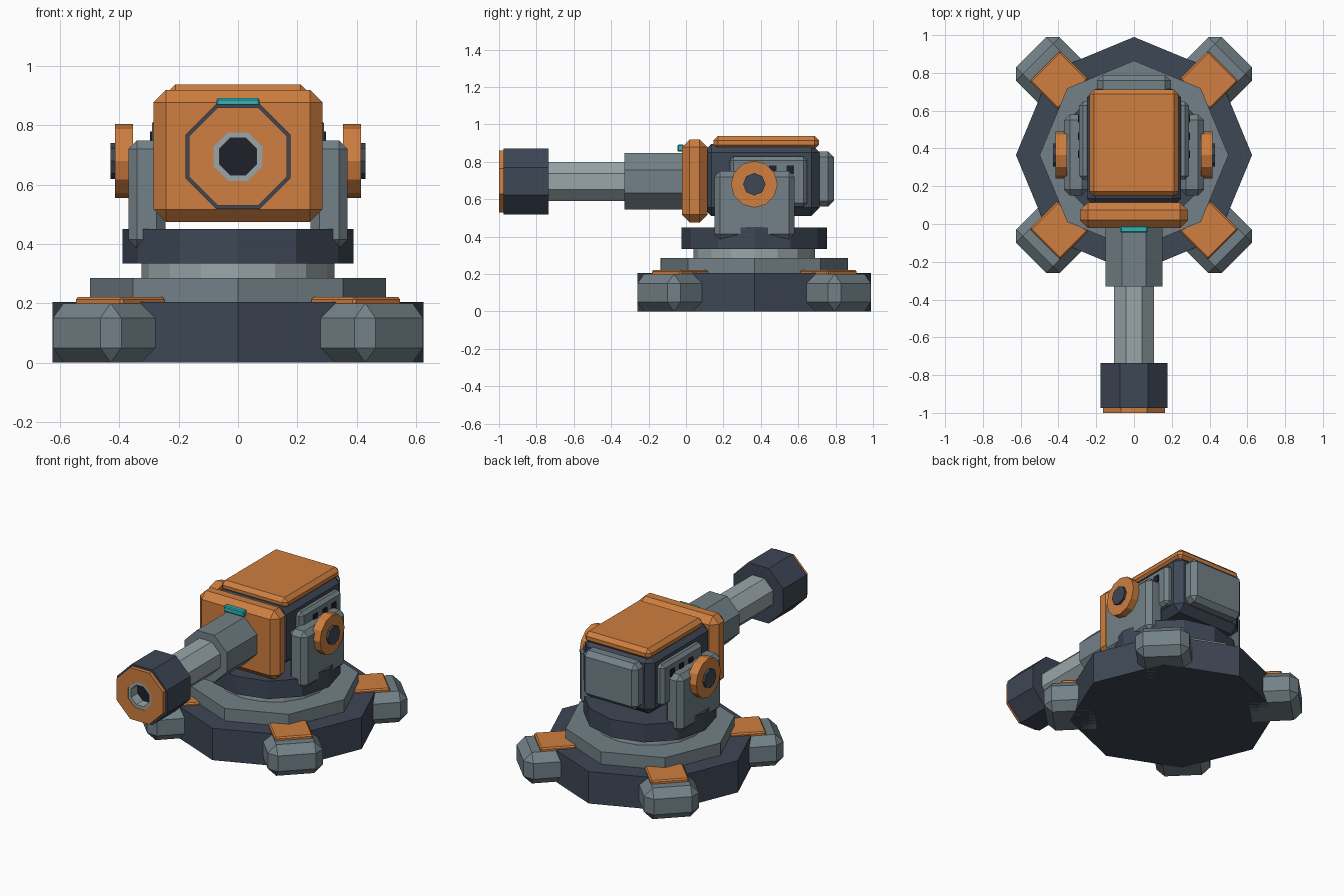
import bpy, bmesh, math
from mathutils import Matrix, Vector

if "Cube" in bpy.data.objects:
    bpy.data.objects.remove(bpy.data.objects["Cube"])

CY = 0.365      # y of the turret's turning axis
BZ = 0.695      # height of the barrel axis


def mat(name, r, g, b):
    m = bpy.data.materials.new(name)
    m.diffuse_color = (r, g, b, 1)
    m.use_nodes = True
    m.node_tree.nodes["Principled BSDF"].inputs["Base Color"].default_value = m.diffuse_color
    return m


ORANGE = mat("orange paint", 0.62, 0.21, 0.05)
GREY = mat("steel grey", 0.17, 0.22, 0.245)
LIGHT = mat("light steel", 0.32, 0.38, 0.40)
DARK = mat("dark slate", 0.048, 0.063, 0.092)
BLACK = mat("bore black", 0.014, 0.014, 0.024)
CYAN = mat("cyan glow", 0.03, 0.45, 0.47)


def finish(name, bm, material):
    bmesh.ops.recalc_face_normals(bm, faces=bm.faces)
    me = bpy.data.meshes.new(name)
    bm.to_mesh(me)
    bm.free()
    me.materials.append(material)
    ob = bpy.data.objects.new(name, me)
    bpy.context.collection.objects.link(ob)
    return ob


def box(name, material, x, y, z, bevel=0.0, xform=None):
    """Chamfered box from (min, max) ranges."""
    bm = bmesh.new()
    bmesh.ops.create_cube(bm, size=1)
    for v in bm.verts:
        v.co = Vector([(a + b) / 2 + c * (b - a) for (a, b), c in zip((x, y, z), v.co)])
    if bevel:
        bmesh.ops.bevel(bm, geom=bm.edges[:], offset=bevel, segments=1,
                        affect='EDGES', profile=0.5)
    if xform:
        bm.transform(xform)
    return finish(name, bm, material)


def prism(name, material, n, r, axis, start, end, centre, flat=False, inner=0.0):
    """Regular prism, or tube when inner > 0; with flat, radii are to the flats."""
    k = 1 / math.cos(math.pi / n) if flat else 1
    a0 = math.pi / n if flat else 0
    cx, cy, cz = centre
    bm = bmesh.new()

    def ring(rad, t):
        out = []
        for i in range(n):
            a = a0 + 2 * math.pi * i / n
            u, w = rad * k * math.cos(a), rad * k * math.sin(a)
            co = {'x': (t, cy + u, cz + w), 'y': (cx + u, t, cz + w),
                  'z': (cx + u, cy + w, t)}[axis]
            out.append(bm.verts.new(co))
        return out

    def bridge(p, q):
        for i in range(n):
            j = (i + 1) % n
            bm.faces.new((p[i], p[j], q[j], q[i]))

    s, e = ring(r, start), ring(r, end)
    bridge(s, e)
    if inner:
        si, ei = ring(inner, start), ring(inner, end)
        bridge(si, ei)
        bridge(s, si)
        bridge(e, ei)
    else:
        bm.faces.new(s)
        bm.faces.new(e)
    return finish(name, bm, material)


# Base and turning rings
mid = (0, CY, 0)
prism("base_plate", DARK, 8, 0.625, 'z', 0, 0.205, mid)
prism("base_step", GREY, 8, 0.5, 'z', 0.2, 0.285, mid)
prism("swivel_neck", LIGHT, 16, 0.325, 'z', 0.28, 0.34, mid)
prism("turntable", DARK, 12, 0.39, 'z', 0.335, 0.45, mid)

# Four diagonal feet with orange pads
for i in range(4):
    turn = Matrix.Translation((0, CY, 0)) @ Matrix.Rotation(math.radians(45 + 90 * i), 4, 'Z')
    box(f"foot_{i + 1}", GREY, (0.42, 0.77), (-0.163, 0.163), (0, 0.2), 0.05, turn)
    box(f"foot_pad_{i + 1}", ORANGE, (0.456, 0.668), (-0.113, 0.113), (0.19, 0.221), 0.008, turn)

# Turret body, front plate, roof and rear pack
box("turret_body", DARK, (-0.25, 0.25), (0.09, 0.715), (0.51, 0.895), 0.045)
box("front_plate", ORANGE, (-0.285, 0.285), (-0.022, 0.115), (0.475, 0.92), 0.042)
box("roof_plate", ORANGE, (-0.235, 0.235), (0.147, 0.712), (0.867, 0.938), 0.024)
box("rear_pack", GREY, (-0.195, 0.195), (0.66, 0.79), (0.56, 0.855), 0.03)

# Side brackets, pivots and vents
for side, s in (("left", -1), ("right", 1)):
    def span(a, b):
        return tuple(sorted((s * a, s * b)))
    box(f"{side}_bracket", GREY, span(0.245, 0.37), (0.152, 0.58), (0.385, 0.75), 0.03)
    axle = (0, CY, 0.68)
    prism(f"{side}_pivot_disc", ORANGE, 12, 0.125, 'x', s * 0.355, s * 0.415, axle)
    prism(f"{side}_pivot_hub", DARK, 8, 0.06, 'x', s * 0.40, s * 0.43, axle)
    box(f"{side}_vent_panel", GREY, span(0.22, 0.29), (0.235, 0.648), (0.56, 0.828), 0.02)
    for i in range(3):
        y = 0.37 + 0.094 * i
        box(f"{side}_vent_slot_{i + 1}", BLACK, span(0.28, 0.297),
            (y - 0.02, y + 0.02), (0.735, 0.78))

# Barrel, all eight-sided with flats up
gun = (0, 0, BZ)
prism("barrel_sleeve", GREY, 8, 0.151, 'y', -0.33, 0.0, gun, True)
prism("barrel", LIGHT, 8, 0.105, 'y', -0.76, -0.31, gun, True)
prism("muzzle", DARK, 8, 0.177, 'y', -0.975, -0.735, gun, True, 0.08)
prism("muzzle_ring", ORANGE, 8, 0.165, 'y', -1.0, -0.97, gun, True, 0.082)
prism("bore_liner", LIGHT, 8, 0.083, 'y', -0.997, -0.80, gun, True, 0.063)
prism("bore", BLACK, 8, 0.07, 'y', -0.93, -0.74, gun, True)

# Sight light above the barrel
box("sight_light", CYAN, (-0.073, 0.073), (-0.046, -0.01), (0.855, 0.892), 0.006)
